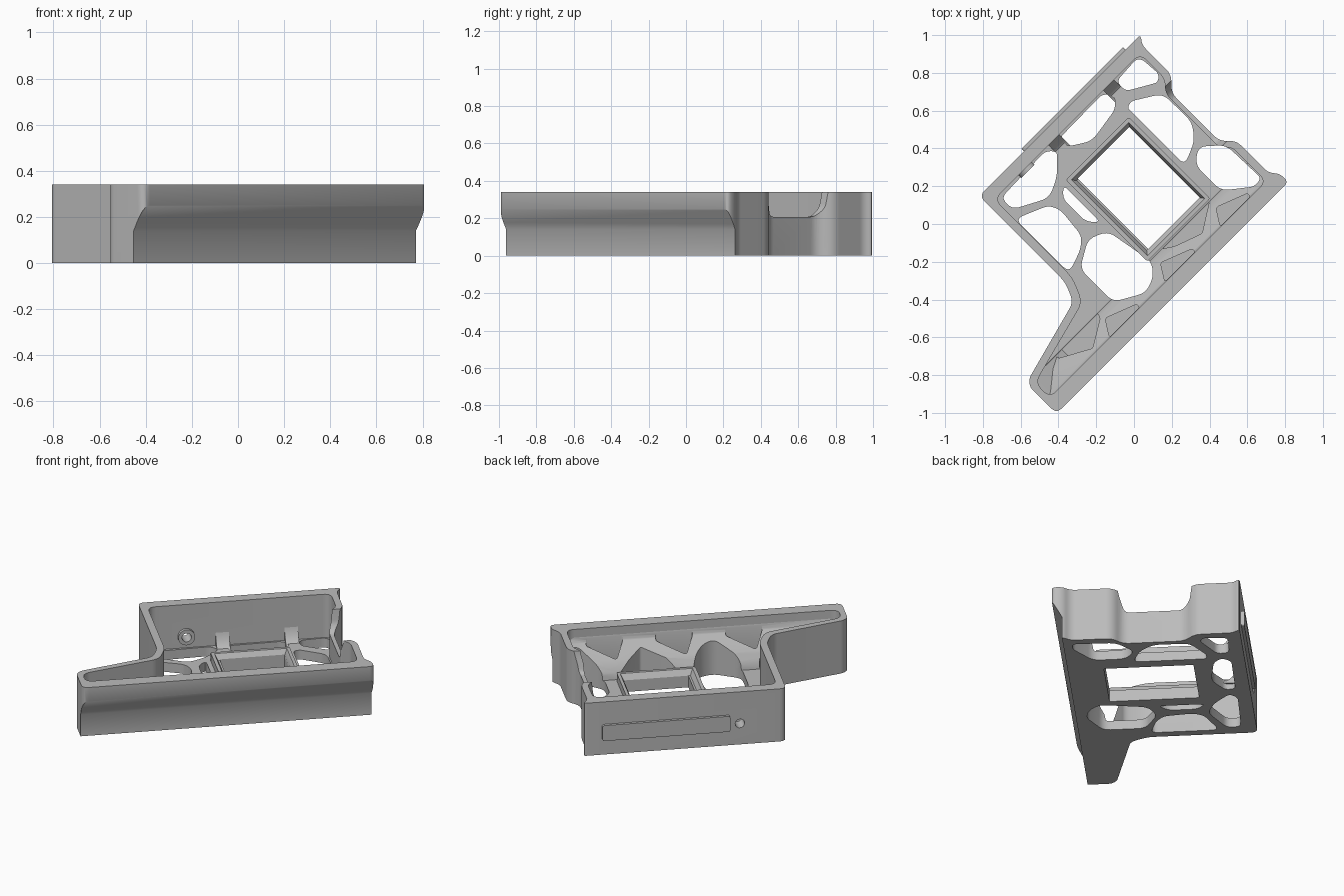
import bpy, bmesh, math
from mathutils import Vector, Matrix

if "Cube" in bpy.data.objects:
    bpy.data.objects.remove(bpy.data.objects["Cube"])

grey = bpy.data.materials.new("plain_grey")
grey.use_nodes = True
grey.diffuse_color = (0.5, 0.5, 0.5, 1)
grey.node_tree.nodes["Principled BSDF"].inputs["Base Color"].default_value = (0.5, 0.5, 0.5, 1)

# The part is drawn along its long edge (u) and across it (v), then turned 45 degrees
TURN = Matrix.Rotation(math.radians(45), 4, "Z")
AXES = {"uv": lambda p, q, h: (p, q, h),
        "vz": lambda p, q, h: (h, p, q),
        "uz": lambda p, q, h: (p, h, q)}


def rounded(points, radius, steps=5):
    """Round every corner of a polygon."""
    out, n = [], len(points)
    for i in range(n):
        a, b, c = (Vector(points[(i + k) % n]) for k in (-1, 0, 1))
        da, dc = a - b, c - b
        r = min(radius, da.length * 0.45, dc.length * 0.45)
        s, e = b + da.normalized() * r, b + dc.normalized() * r
        for k in range(steps + 1):
            t = k / steps
            out.append(s * (1 - t) ** 2 + b * 2 * t * (1 - t) + e * t * t)
    return out


def prism(name, points, low, high, plane="uv", radius=0.0, shrink=None):
    """Extrude a profile; shrink optionally scales the low end about its centre."""
    pts = [Vector(p) for p in (rounded(points, radius) if radius else points)]
    mid = sum(pts, Vector((0, 0))) / len(pts)
    bm = bmesh.new()
    ends = []
    for h, s in ((low, shrink or 1), (high, 1)):
        ends.append([bm.verts.new(AXES[plane](*(mid + (p - mid) * s), h)) for p in pts])
    bm.faces.new(ends[0])
    bm.faces.new(ends[1])
    n = len(pts)
    for i in range(n):
        j = (i + 1) % n
        bm.faces.new((ends[0][i], ends[0][j], ends[1][j], ends[1][i]))
    bmesh.ops.recalc_face_normals(bm, faces=bm.faces)
    bm.transform(TURN)
    mesh = bpy.data.meshes.new(name)
    bm.to_mesh(mesh)
    bm.free()
    mesh.materials.append(grey)
    obj = bpy.data.objects.new(name, mesh)
    bpy.context.collection.objects.link(obj)
    return obj


def rect(a0, a1, b0, b1):
    return [(a0, b0), (a1, b0), (a1, b1), (a0, b1)]


def circle(cx, cy, r, n=24):
    return [(cx + r * math.cos(math.tau * k / n), cy + r * math.sin(math.tau * k / n)) for k in range(n)]


def combine(targets, tool, operation="DIFFERENCE"):
    for obj in targets:
        mod = obj.modifiers.new("cut", "BOOLEAN")
        mod.operation, mod.solver, mod.object = operation, "EXACT", tool
        bpy.context.view_layer.objects.active = obj
        bpy.ops.object.modifier_apply(modifier=mod.name)
    bpy.data.objects.remove(tool)


# Tray with outer walls
outline = [(-1.0, -0.42), (0.735, -0.42), (0.735, -0.36), (0.695, -0.31), (0.695, -0.07), (0.63, -0.01),
           (0.63, 0.35), (0.70, 0.42), (0.70, 0.64), (0.735, 0.685), (-0.475, 0.685), (-0.475, 0.04),
           (-0.52, -0.065), (-0.97, -0.185), (-1.0, -0.22)]
cavity = [(-0.965, -0.335), (0.655, -0.335), (0.655, -0.08), (0.605, -0.03), (0.605, 0.37), (0.66, 0.43),
          (0.66, 0.615), (-0.43, 0.615), (-0.43, 0.03), (-0.485, -0.10), (-0.965, -0.225)]
tray = prism("tray", outline, 0, 0.34, radius=0.04)
combine([tray], prism("cavity", cavity, 0.06, 0.5, radius=0.05))

# Sloping inner face of the front wall, and the rising tail floor
slope = prism("front_wall_slope", [(-0.35, 0.03), (-0.35, 0.30), (-0.336, 0.29), (-0.325, 0.255),
              (-0.24, 0.16), (-0.205, 0.10), (-0.192, 0.03)], -0.95, 0.675, "vz")
tail_ramp = prism("tail_ramp", [(-0.975, 0.03), (-0.975, 0.27), (-0.93, 0.235), (-0.78, 0.10), (-0.70, 0.03)],
                  -0.35, -0.2, "uz")

# Floors that bite into the slope, then the small wall pockets
for bite in ([(-0.44, -0.1), (-0.48, -0.226), (-0.62, -0.31), (-0.785, -0.22), (-0.785, -0.1)],
             [(0.0, -0.1), (0.0, -0.19), (0.07, -0.236), (0.22, -0.29), (0.378, -0.19), (0.378, -0.1)]):
    combine([slope], prism("bite", bite, 0.065, 0.5, radius=0.01))
for k in range(3):
    u = -0.516 + 0.415 * k
    pocket = [(u, -0.332), (u + 0.225, -0.332), (u + 0.225, -0.31), (u + 0.055, -0.245)]
    combine([slope], prism("pocket", pocket, 0.12, 0.5, radius=0.015))

# Buttresses flaring from the floor up the back wall
buttresses = []
for k, u in enumerate((0.015, 0.425)):
    curve = [(0.63 - 0.13 * t * t, 0.27 - 0.23 * (1 - (1 - t) ** 2)) for t in (i / 8 for i in range(9))]
    buttresses.append(prism(f"buttress_{k + 1}", curve + [(0.63, 0.03)], u - 0.04, u + 0.04, "vz"))

# Lightening holes through the floor
holes = [
    [(-0.40, 0.595), (-0.06, 0.605), (-0.015, 0.56), (-0.112, 0.464), (-0.22, 0.415), (-0.40, 0.51)],
    [(-0.426, 0.464), (-0.25, 0.389), (-0.222, 0.325), (-0.24, 0.153), (-0.295, 0.105), (-0.425, 0.06)],
    [(-0.118, 0.41), (-0.118, 0.13), (-0.172, 0.19), (-0.172, 0.36)],
    [(-0.228, 0.116), (-0.125, 0.07), (-0.075, -0.21), (-0.135, -0.277), (-0.217, -0.30),
     (-0.37, -0.213), (-0.37, 0.034)],
    [(0.045, 0.60), (0.37, 0.605), (0.408, 0.55), (0.359, 0.50), (0.153, 0.468), (0.04, 0.54)],
    [(0.47, 0.60), (0.645, 0.61), (0.655, 0.47), (0.62, 0.44), (0.464, 0.53)],
    [(0.41, 0.46), (0.45, 0.47), (0.595, 0.38), (0.60, 0.168), (0.539, 0.085), (0.41, 0.03)],
    [(0.45, -0.01), (0.53, 0.05), (0.64, -0.05), (0.648, -0.305), (0.59, -0.31), (0.45, -0.2)],
]
for points in holes:
    combine([tray, slope], prism("hole", points, -0.1, 0.5, radius=0.045))

# Raised frame around the square opening
frame = prism("opening_frame", rect(-0.09, 0.38, -0.19, 0.42), 0.01, 0.11, radius=0.012)
combine([tray, frame], prism("opening", rect(-0.04, 0.345, -0.147, 0.38), -0.1, 0.5))
combine([frame], prism("opening_taper", rect(-0.074, 0.366, -0.176, 0.406), 0.075, 0.12, shrink=0.9))

# Undercut along the front and low notch in the end wall
combine([tray, slope, tail_ramp],
        prism("undercut", [(-0.36, -0.1), (-0.36, 0.14), (-0.45, 0.305), (-0.6, 0.305), (-0.6, -0.1)],
              -1.3, 1.3, "vz"))
combine([tray], prism("notch", [(-0.06, 0.5), (-0.035, 0.32), (0.0, 0.208), (0.34, 0.208),
                                (0.385, 0.25), (0.42, 0.5)], 0.54, 0.9, "vz", radius=0.03))

# Back wall: raised bar, screw hole and its inner ring
bar = prism("back_bar", rect(-0.14, 0.62, 0.095, 0.195), 0.67, 0.703, "uz", radius=0.012)
ring = prism("screw_ring", circle(-0.2, 0.135, 0.05), 0.595, 0.65, "uz")
combine([tray, ring], prism("screw_hole", circle(-0.2, 0.135, 0.028), 0.5, 0.8, "uz"))

# Smooth the rounded corners, keep the edges crisp
bpy.ops.object.select_all(action="DESELECT")
for obj in [tray, slope, tail_ramp, frame, bar, ring] + buttresses:
    obj.select_set(True)
bpy.context.view_layer.objects.active = tray
bpy.ops.object.shade_smooth_by_angle(angle=math.radians(30))
